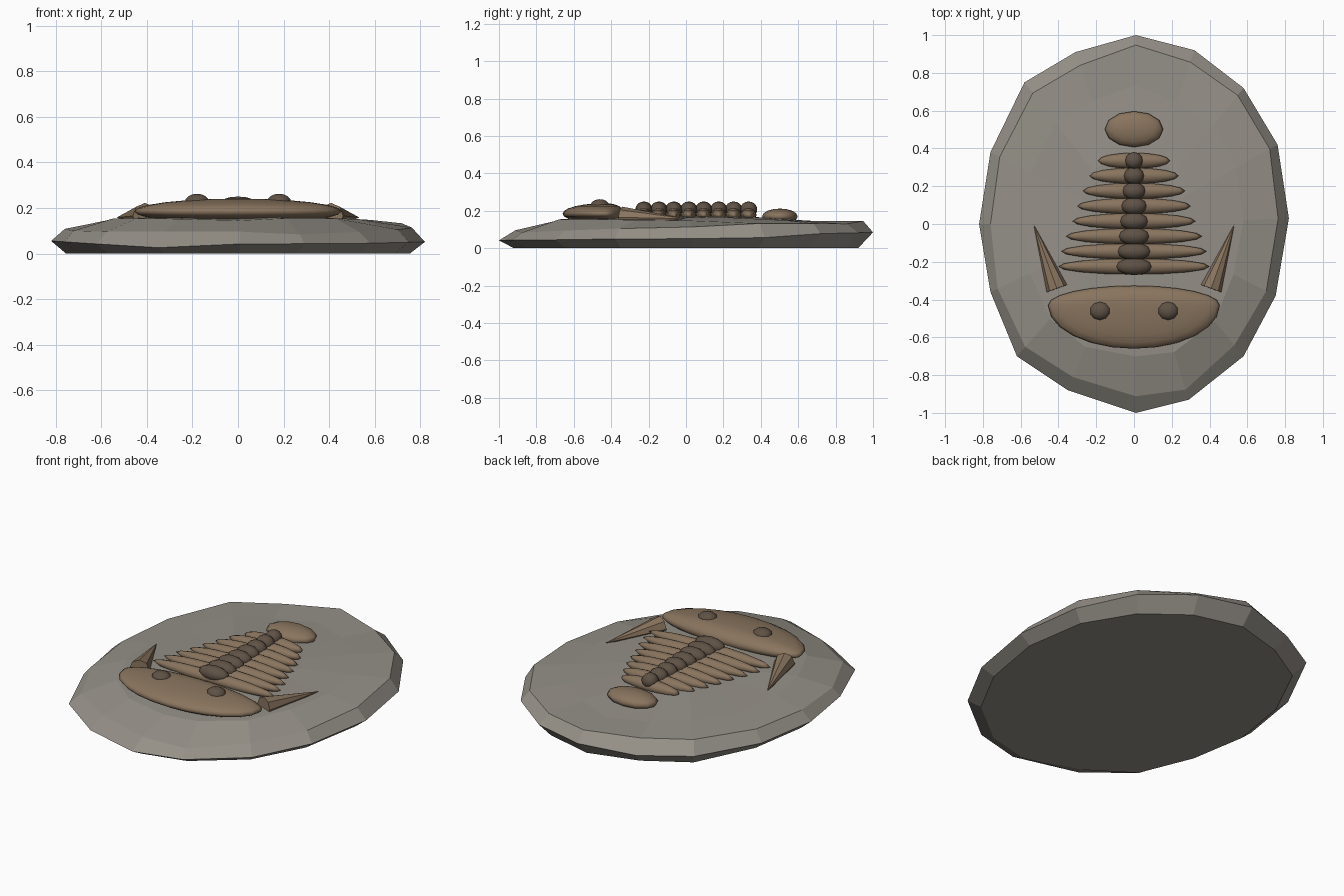
import bpy, bmesh, math, random
from mathutils import Vector

if "Cube" in bpy.data.objects:
    bpy.data.objects.remove(bpy.data.objects["Cube"])

random.seed(4)


def material(name, rgb):
    m = bpy.data.materials.new(name)
    m.diffuse_color = (*rgb, 1)
    m.use_nodes = True
    m.node_tree.nodes["Principled BSDF"].inputs["Base Color"].default_value = m.diffuse_color
    return m


STONE = material("grey stone", (0.30, 0.28, 0.245))
SHELL = material("brown shell", (0.25, 0.175, 0.112))
DARK = material("dark brown shell", (0.115, 0.084, 0.06))


def finish(name, bm, mat, smooth=True):
    bmesh.ops.recalc_face_normals(bm, faces=bm.faces)
    me = bpy.data.meshes.new(name)
    bm.to_mesh(me)
    bm.free()
    me.materials.append(mat)
    for p in me.polygons:
        p.use_smooth = smooth
    ob = bpy.data.objects.new(name, me)
    bpy.context.collection.objects.link(ob)
    return ob


def ellipsoid(name, loc, half, mat, segs=12, rings=8, back=1.0):
    """Ellipsoid; 'back' scales the half behind the centre."""
    bm = bmesh.new()
    bmesh.ops.create_uvsphere(bm, u_segments=segs, v_segments=rings, radius=1)
    for v in bm.verts:
        x, y, z = v.co
        y *= back if y > 0 else 1
        v.co = Vector(loc) + Vector((x * half[0], y * half[1], z * half[2]))
    return finish(name, bm, mat)


# Stone slab: irregular outline lofted through rings up to a shallow dome
outline = [(.01, 1), (.32, .92), (.58, .72), (.76, .42), (.82, .03), (.75, -.38),
           (.58, -.70), (.29, -.93), (.01, -1), (-.35, -.88), (-.62, -.70),
           (-.76, -.36), (-.82, 0), (-.76, .38), (-.58, .75), (-.31, .91)]
layers = [(.92, 0, 0), (1, .055, .012), (.93, .115, .012), (.72, .148, .007), (.38, .168, .006)]
bm = bmesh.new()
rings = []
for scale, z, jitter in layers:
    ring = []
    for x, y in outline:
        s = scale + (random.uniform(-.02, .02) if jitter and scale < 1 else 0)
        tilt = .022 * y * (1 if .05 < z < .13 else 0)
        ring.append(bm.verts.new((x * s, y * s, z + tilt + random.uniform(-jitter, jitter))))
    rings.append(ring)
n = len(outline)
for a, b in zip(rings, rings[1:]):
    for i in range(n):
        j = (i + 1) % n
        bm.faces.new((a[i], a[j], b[j], b[i]))
bm.faces.new(rings[0])
peak = bm.verts.new((0, 0, .172))
for i in range(n):
    bm.faces.new((rings[-1][i], rings[-1][(i + 1) % n], peak))
finish("stone_slab", bm, STONE, smooth=False)

# Head shield, rounded in front and flatter behind, with two eyes
ellipsoid("head_shield", (0, -.43, .185), (.455, .23, .056), SHELL, 24, 12, back=.45)
for side in (-1, 1):
    ellipsoid("eye", (side * .18, -.46, .228), (.055, .05, .034), DARK, 10, 8)

# Cheek spines, tapering backwards and sinking into the slab
for side in (-1, 1):
    base, tip = Vector((side * .408, -.342, .165)), Vector((side * .532, 0, .158))
    axis = tip - base
    bm = bmesh.new()
    bmesh.ops.create_cone(bm, cap_ends=True, segments=8, radius1=.057, radius2=0, depth=axis.length)
    rot = axis.to_track_quat('Z', 'Y')
    for v in bm.verts:
        v.co = (base + tip) / 2 + rot @ v.co
    finish("cheek_spine", bm, SHELL, smooth=False)

# Body segments: wide ribs with a darker central lobe
widths = [.40, .385, .36, .325, .30, .27, .235, .19]
for i, w in enumerate(widths):
    y = -.225 + i * .08
    ellipsoid("rib", (0, y, .178), (w, .042, .036), SHELL, 16, 8)
    ellipsoid("central_lobe", (0, y, .207), (.095 - i * .0068, .046, .043), DARK, 12, 8)

# Tail shield
ellipsoid("tail_shield", (0, .502, .17), (.155, .095, .042), SHELL, 12, 8)
